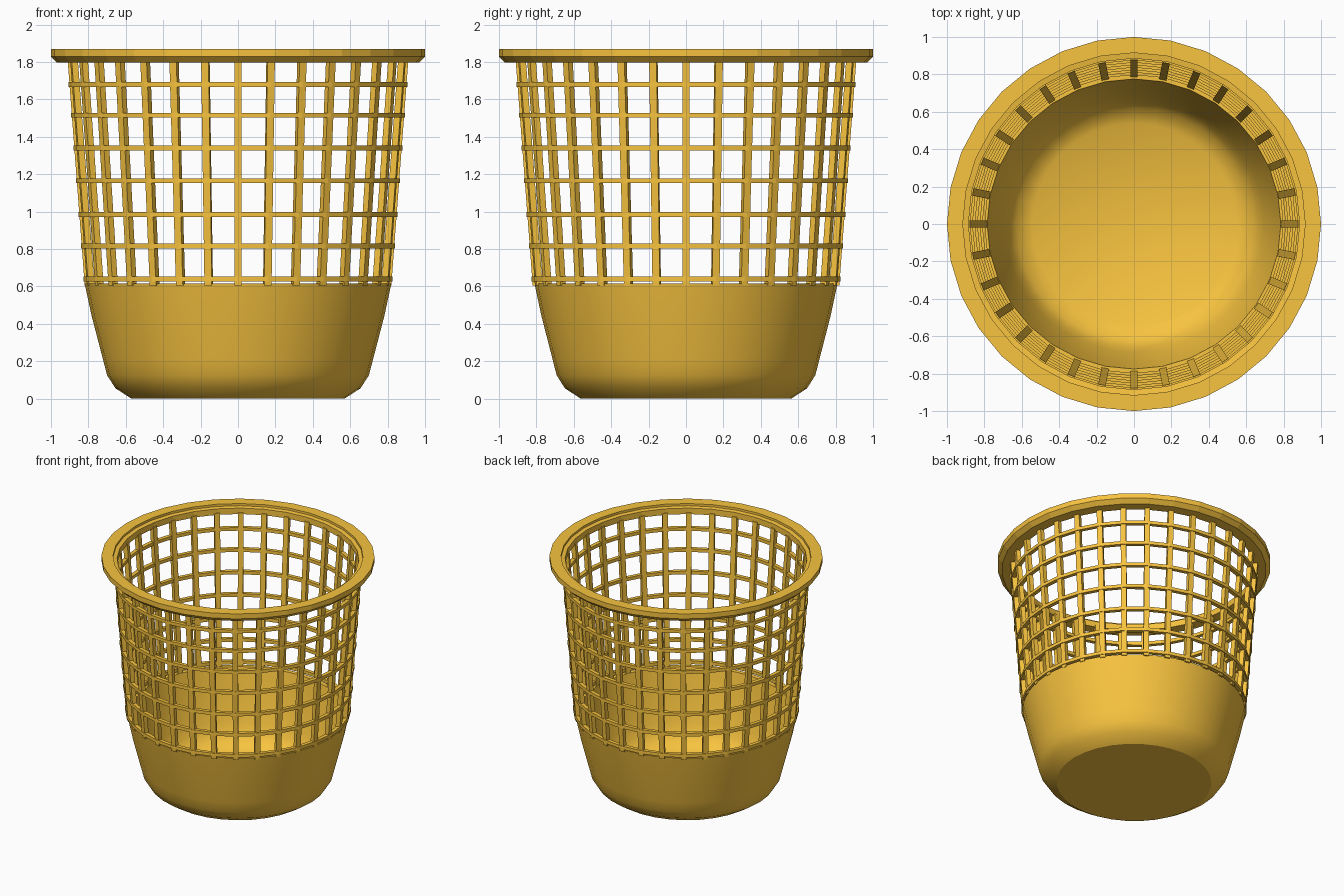
import bpy, bmesh, math
from mathutils import Vector

if "Cube" in bpy.data.objects:
    bpy.data.objects.remove(bpy.data.objects["Cube"])

SIDES = 32

orange = bpy.data.materials.new("orange_plastic")
orange.diffuse_color = (0.94, 0.55, 0.05, 1)
orange.use_nodes = True
orange.node_tree.nodes["Principled BSDF"].inputs["Base Color"].default_value = orange.diffuse_color


def make_object(name, bm, smooth=False):
    bmesh.ops.recalc_face_normals(bm, faces=bm.faces)
    mesh = bpy.data.meshes.new(name)
    bm.to_mesh(mesh)
    bm.free()
    ob = bpy.data.objects.new(name, mesh)
    bpy.context.collection.objects.link(ob)
    mesh.materials.append(orange)
    if smooth:
        bpy.ops.object.select_all(action='DESELECT')
        bpy.context.view_layer.objects.active = ob
        ob.select_set(True)
        bpy.ops.object.shade_smooth_by_angle(angle=math.radians(32))
    return ob


def lathe(bm, profile, closed):
    """Revolve (radius, height) points; open profiles get end caps."""
    loops = []
    for r, z in profile:
        loops.append([bm.verts.new((r * math.cos(math.tau * i / SIDES),
                                    r * math.sin(math.tau * i / SIDES), z))
                      for i in range(SIDES)])
    pairs = list(zip(loops, loops[1:]))
    if closed:
        pairs.append((loops[-1], loops[0]))
    else:
        bm.faces.new(loops[0])
        bm.faces.new(loops[-1])
    for a, b in pairs:
        for i in range(SIDES):
            j = (i + 1) % SIDES
            bm.faces.new((a[i], a[j], b[j], b[i]))


def wall_radius(z):
    return 0.82 + (z - 0.61) * 0.09 / 1.19


# solid lower bowl, with wall thickness and an inner floor
bm = bmesh.new()
lathe(bm, [(0.57, 0), (0.655, 0.055), (0.70, 0.125), (0.722, 0.21), (0.782, 0.44),
           (0.82, 0.615), (0.785, 0.615), (0.752, 0.44), (0.695, 0.21),
           (0.665, 0.135), (0.63, 0.08), (0.545, 0.03)], closed=False)
bowl = make_object("bowl", bm, smooth=True)
bowl.scale.y = 0.988

# top rim with chamfered underside and a small inner step
bm = bmesh.new()
lathe(bm, [(1.0, 1.868), (1.0, 1.828), (0.968, 1.797), (0.885, 1.797),
           (0.885, 1.845), (0.915, 1.85), (0.915, 1.868)], closed=True)
make_object("rim", bm)

# horizontal hoops
bm = bmesh.new()
for z in (0.64, 0.815, 0.985, 1.165, 1.34, 1.515, 1.68):
    r, h = wall_radius(z), 0.013
    lathe(bm, [(r + 0.005, z - h), (r + 0.005, z + h),
               (r - 0.025, z + h), (r - 0.025, z - h)], closed=True)
make_object("hoops", bm)

# leaning upright ribs
bm = bmesh.new()
for i in range(SIDES):
    a = math.tau * i / SIDES
    out = Vector((math.cos(a), math.sin(a), 0))
    side = Vector((-out.y, out.x, 0)) * 0.02
    ends = []
    for z in (0.605, 1.81):
        r = wall_radius(z)
        ends.append([bm.verts.new(out * (r - d) + side * s + Vector((0, 0, z)))
                     for d, s in ((0, -1), (0, 1), (0.034, 1), (0.034, -1))])
    lo, hi = ends
    bm.faces.new(lo)
    bm.faces.new(hi)
    for k in range(4):
        m = (k + 1) % 4
        bm.faces.new((lo[k], lo[m], hi[m], hi[k]))
make_object("ribs", bm)
